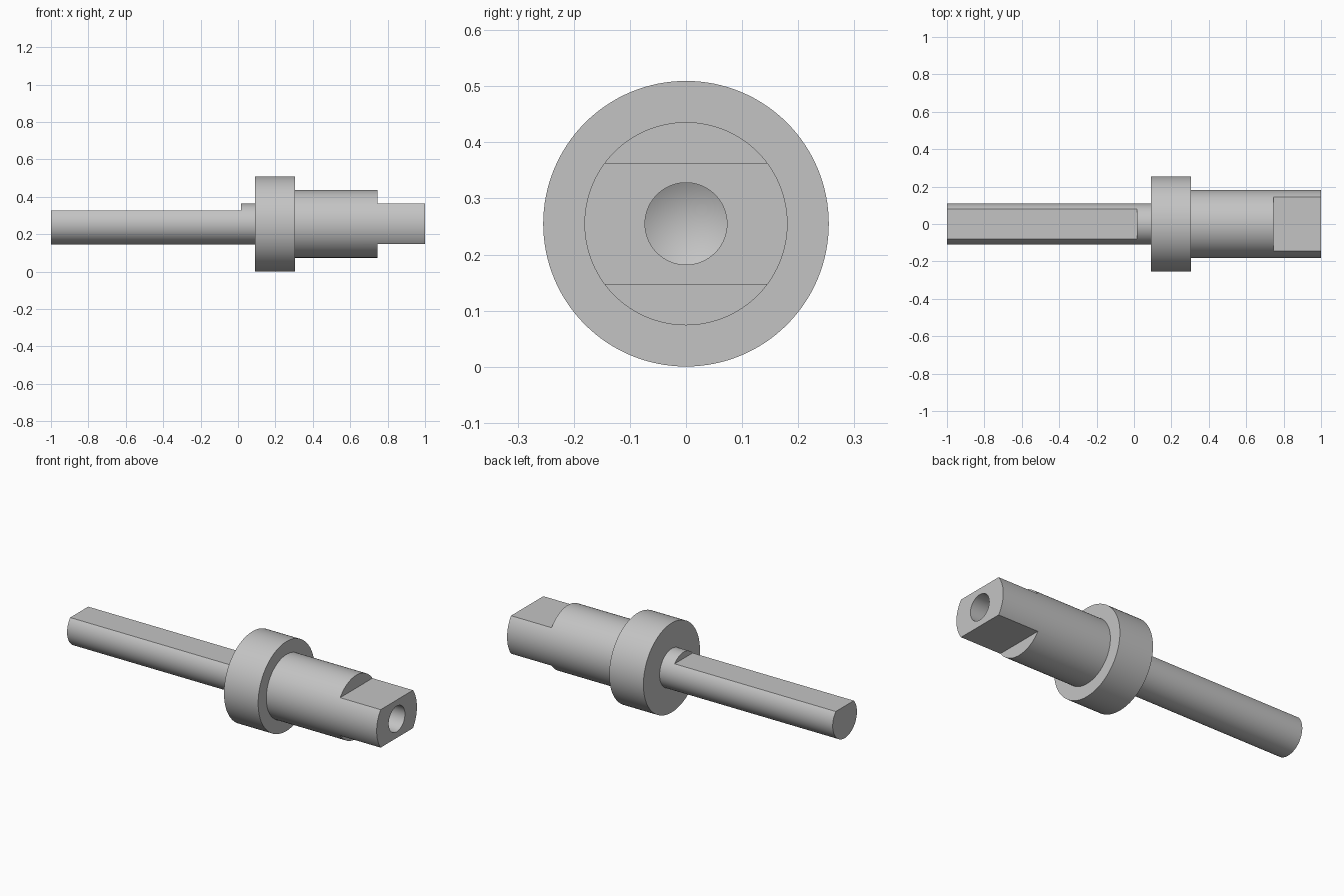
import bpy
import bmesh
import math
from mathutils import Matrix, Vector

cube = bpy.data.objects.get("Cube")
if cube:
    bpy.data.objects.remove(cube, do_unlink=True)

AXIS_Z = 0.255
SEGMENTS = 128
SHAFT_R, COLLAR_R, BODY_R, BORE_R = 0.109, 0.2545, 0.181, 0.073
SHAFT_FLAT, TANG_FLAT = 0.073, 0.108   # heights of the flats above the axis

steel = bpy.data.materials.new("steel grey")
steel.use_nodes = True
GREY = (0.55, 0.55, 0.55, 1)
steel.diffuse_color = GREY
steel.node_tree.nodes["Principled BSDF"].inputs["Base Color"].default_value = GREY


def add_object(name, bm):
    mesh = bpy.data.meshes.new(name)
    bm.to_mesh(mesh)
    bm.free()
    mesh.materials.append(steel)
    obj = bpy.data.objects.new(name, mesh)
    bpy.context.collection.objects.link(obj)
    return obj


def lathe(name, profile):
    """Turn a list of (x, radius) points around the long axis."""
    bm = bmesh.new()
    verts = [bm.verts.new((x, 0, r)) for x, r in profile]
    edges = [bm.edges.new(pair) for pair in zip(verts, verts[1:])]
    bmesh.ops.spin(bm, geom=verts + edges, cent=(0, 0, 0), axis=(1, 0, 0),
                   angle=math.tau, steps=SEGMENTS, use_merge=True)
    bmesh.ops.remove_doubles(bm, verts=bm.verts, dist=1e-5)
    bmesh.ops.recalc_face_normals(bm, faces=bm.faces)
    bmesh.ops.translate(bm, verts=bm.verts, vec=(0, 0, AXIS_Z))
    return add_object(name, bm)


def mill(obj, x0, x1, z0, z1):
    """Cut a full-width box out of a turned part."""
    bm = bmesh.new()
    size = Vector((x1 - x0, 1, z1 - z0))
    centre = Vector(((x0 + x1) / 2, 0, AXIS_Z + (z0 + z1) / 2))
    bmesh.ops.create_cube(bm, size=1, matrix=Matrix.LocRotScale(centre, None, size))
    cutter = add_object("flat_cutter", bm)
    cutter.hide_render = True
    mod = obj.modifiers.new("flat", "BOOLEAN")
    mod.operation = "DIFFERENCE"
    mod.solver = "EXACT"
    mod.object = cutter
    bpy.context.view_layer.objects.active = obj
    bpy.ops.object.modifier_apply(modifier=mod.name)
    bpy.data.objects.remove(cutter, do_unlink=True)


# Stepped spindle: slim shaft, collar, thick body, blind bore with a drill point
spindle = lathe("spindle", [
    (-1, 0), (-1, SHAFT_R), (0.09, SHAFT_R),
    (0.09, COLLAR_R), (0.305, COLLAR_R),
    (0.305, BODY_R), (1, BODY_R),
    (1, BORE_R), (0.5, BORE_R), (0.46, 0),
])

# Single flat along the shaft
mill(spindle, -1.2, 0.015, SHAFT_FLAT, 0.5)

# Two opposite flats forming the tang
for z0, z1 in ((TANG_FLAT, 0.5), (-0.5, -TANG_FLAT)):
    mill(spindle, 0.745, 1.2, z0, z1)

bpy.ops.object.select_all(action="DESELECT")
spindle.select_set(True)
bpy.context.view_layer.objects.active = spindle
bpy.ops.object.shade_smooth_by_angle(angle=math.radians(25))
